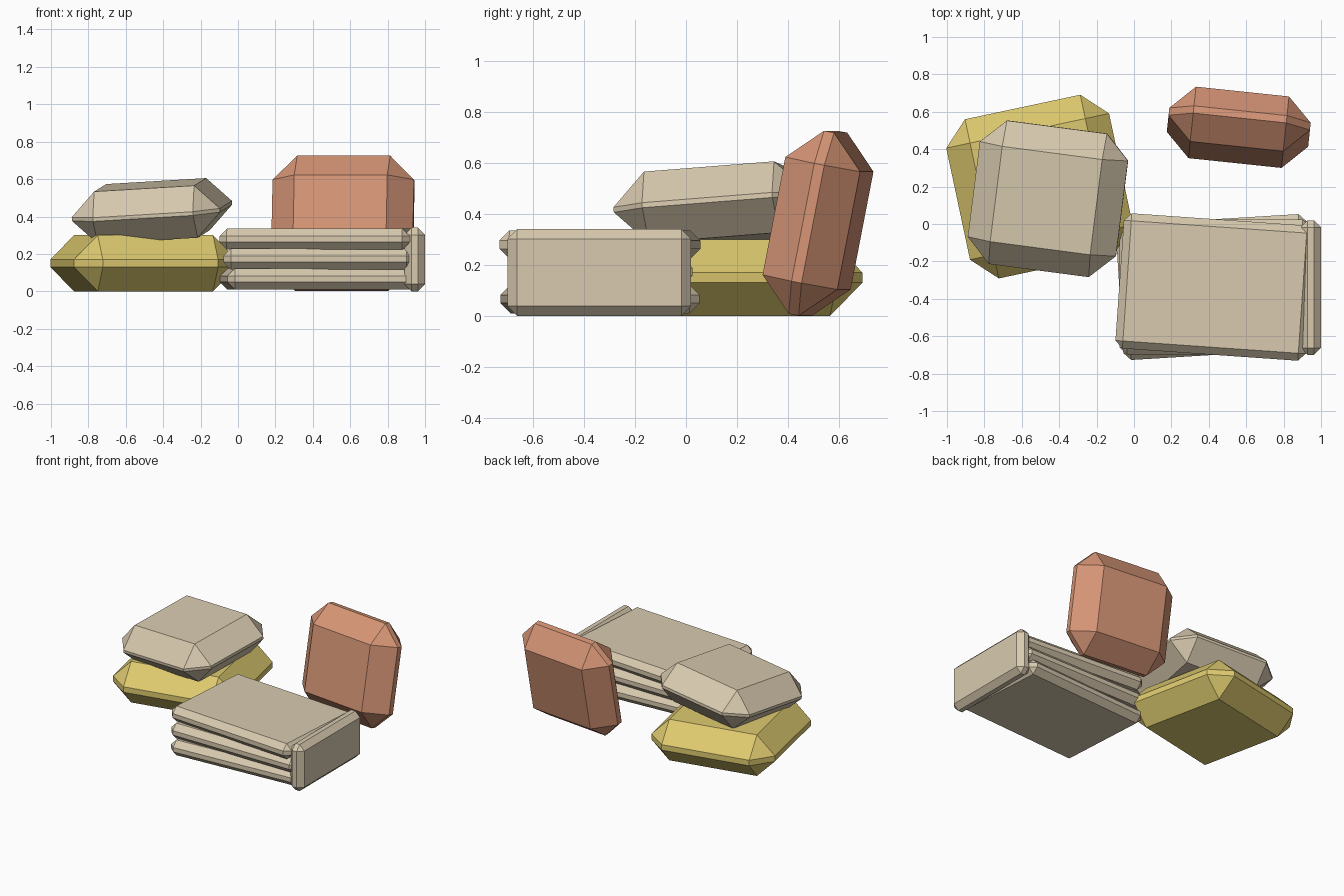
import bpy, bmesh
from math import radians
from mathutils import Vector

cube = bpy.data.objects.get("Cube")
if cube:
    bpy.data.objects.remove(cube, do_unlink=True)


def material(name, rgb):
    m = bpy.data.materials.new(name)
    m.use_nodes = True
    m.diffuse_color = (*rgb, 1)
    for node in m.node_tree.nodes:
        if node.type == 'BSDF_PRINCIPLED':
            node.inputs["Base Color"].default_value = (*rgb, 1)
    return m


beige = material("beige_cloth", (0.69, 0.59, 0.43))
yellow = material("mustard_cloth", (0.73, 0.59, 0.16))
red = material("terracotta_cloth", (0.67, 0.30, 0.18))


def chamfered_block(name, size, chamfer, location, angles, mat):
    """Box with one flat chamfer along every edge."""
    bm = bmesh.new()
    bmesh.ops.create_cube(bm, size=1)
    bmesh.ops.scale(bm, vec=Vector(size), verts=bm.verts)
    bmesh.ops.bevel(bm, geom=bm.edges[:], offset=chamfer, offset_type='OFFSET',
                    segments=1, affect='EDGES', clamp_overlap=True)
    bmesh.ops.recalc_face_normals(bm, faces=bm.faces)
    mesh = bpy.data.meshes.new(name)
    bm.to_mesh(mesh)
    bm.free()
    mesh.materials.append(mat)
    ob = bpy.data.objects.new(name, mesh)
    ob.location = location
    ob.rotation_euler = [radians(a) for a in angles]
    bpy.context.collection.objects.link(ob)
    return ob


# Thick cushions
PUFF = 0.13
chamfered_block("lower_cushion", (0.89, 0.87, 0.30), PUFF,
                (-0.505, 0.20, 0.15), (0, 0, 12), yellow)
chamfered_block("upper_cushion", (0.80, 0.775, 0.28), PUFF,
                (-0.46, 0.135, 0.43), (4.5, -3.4, -7.5), beige)
chamfered_block("leaning_cushion", (0.76, 0.30, 0.73), PUFF,
                (0.56, 0.517, 0.363), (-11, 0, -6), red)

# Stack of thin pads, each turned a little
for i, turn in enumerate((3.5, 0, -4)):
    chamfered_block(f"stacked_pad_{i + 1}", (1.02, 0.724, 0.112), 0.04,
                    (0.432, -0.337, 0.066 + i * 0.1065), (0, 0, turn), beige)

# Pad standing on edge against the stack
chamfered_block("end_pad", (0.11, 0.72, 0.34), 0.038,
                (0.945, -0.34, 0.17), (0, 0, 0), beige)
